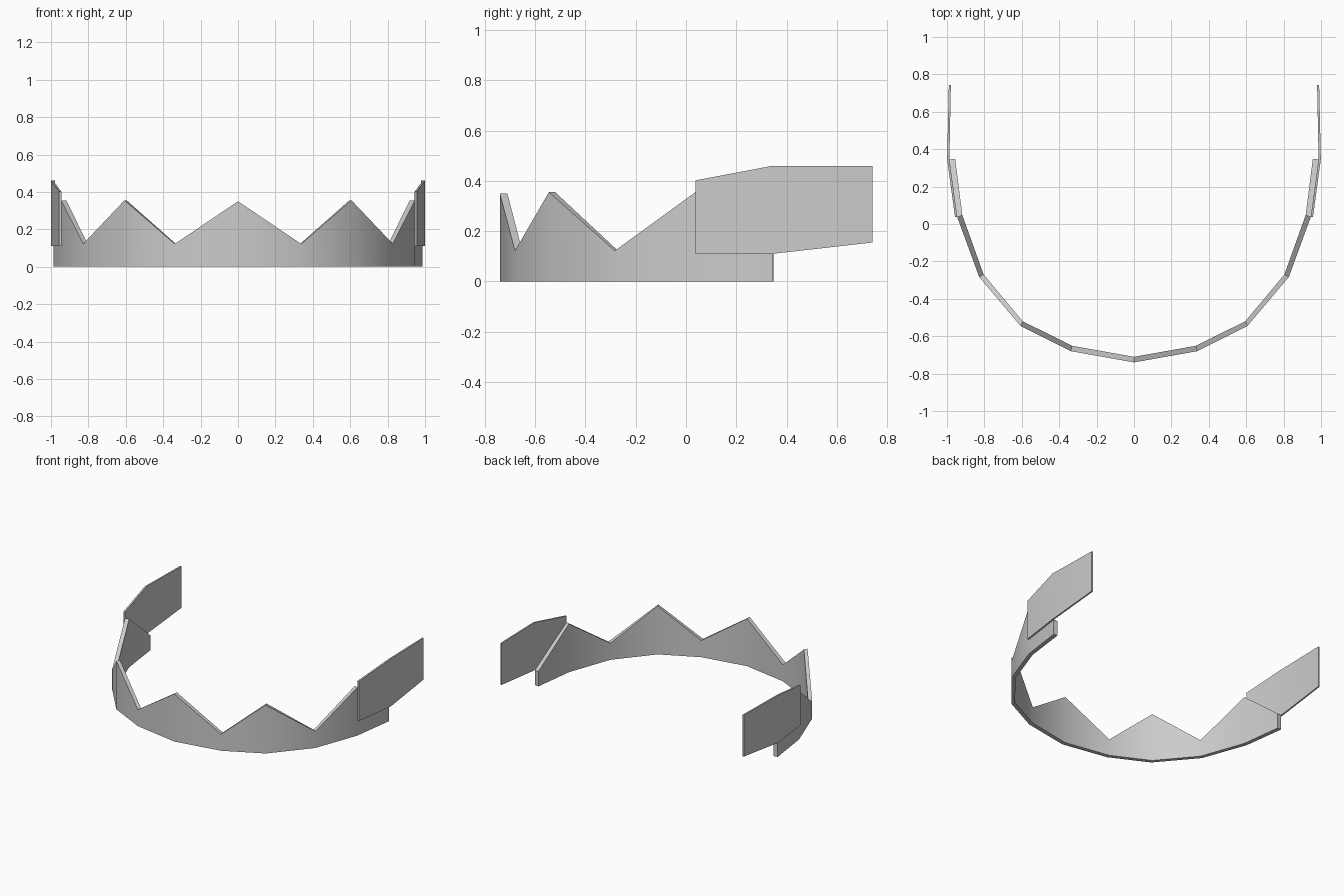
import bpy
import bmesh
import math

cube = bpy.data.objects.get("Cube")
if cube:
    bpy.data.objects.remove(cube, do_unlink=True)

grey = bpy.data.materials.new("plain grey")
grey.use_nodes = True
colour = (0.6, 0.6, 0.6, 1)
grey.diffuse_color = colour
grey.node_tree.nodes["Principled BSDF"].inputs["Base Color"].default_value = colour


def mirrored(points):
    """Extend a half path (front to left end) across x = 0."""
    return [(-p[0], *p[1:]) for p in reversed(points[1:])] + points


def strip(name, stations):
    """Closed wall through stations of (outer xy, inner xy, bottom z, top z)."""
    bm = bmesh.new()
    rings = []
    for outer, inner, low, high in stations:
        corners = [(*outer, low), (*outer, high), (*inner, high), (*inner, low)]
        rings.append([bm.verts.new(c) for c in corners])
    for a, b in zip(rings, rings[1:]):
        for i in range(4):
            j = (i + 1) % 4
            bm.faces.new((a[i], a[j], b[j], b[i]))
    bm.faces.new(rings[0])
    bm.faces.new(rings[-1])
    bmesh.ops.recalc_face_normals(bm, faces=bm.faces)
    mesh = bpy.data.meshes.new(name)
    bm.to_mesh(mesh)
    bm.free()
    mesh.materials.append(grey)
    obj = bpy.data.objects.new(name, mesh)
    bpy.context.collection.objects.link(obj)
    bpy.ops.object.select_all(action='DESELECT')
    obj.select_set(True)
    bpy.context.view_layer.objects.active = obj
    bpy.ops.object.shade_smooth_by_angle(angle=math.radians(30))


# Zigzag band: peaks and valleys alternate along the curve
outer = mirrored([(0, -0.74), (0.338, -0.68), (0.607, -0.545),
                  (0.828, -0.283), (0.945, 0.037), (0.987, 0.345)])
inner = mirrored([(0, -0.71), (0.332, -0.651), (0.595, -0.52),
                  (0.804, -0.27), (0.918, 0.048), (0.956, 0.348)])
tops = [0.11, 0.355, 0.122, 0.355, 0.122, 0.35]
tops += tops[-2::-1]
strip("zigzag_band", [(o, i, 0, t) for o, i, t in zip(outer, inner, tops)])

# Thin side plates on the outside of the band ends
plate = [(0.945, 0.957, 0.037, 0.11, 0.402),
         (0.987, 0.999, 0.345, 0.11, 0.46),
         (0.979, 0.990, 0.742, 0.155, 0.46)]
for side, name in ((1, "left_side_plate"), (-1, "right_side_plate")):
    strip(name, [((side * xo, y), (side * xi, y), low, high)
                 for xi, xo, y, low, high in plate])
